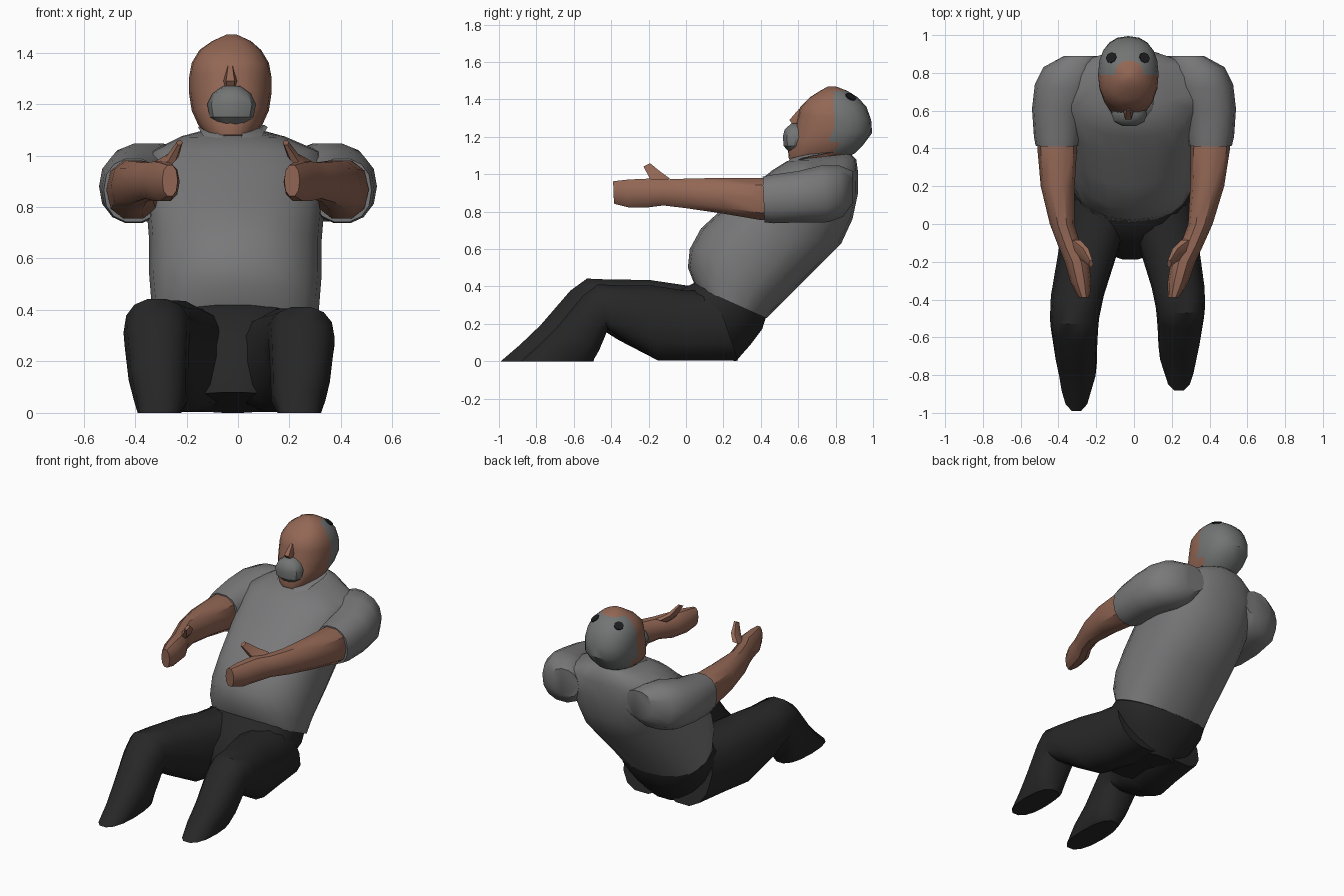
import bpy, bmesh, math
from mathutils import Vector


def mat(name, r, g, b):
    m = bpy.data.materials.new(name)
    m.diffuse_color = (r, g, b, 1)
    return m


SHIRT = mat("shirt grey", 0.19, 0.19, 0.195)
HAIR = mat("hair grey", 0.17, 0.175, 0.175)
SKIN = mat("skin", 0.29, 0.135, 0.09)
TROUSERS = mat("trouser black", 0.02, 0.02, 0.02)
DARK = mat("dark spot", 0.012, 0.012, 0.014)


def finish(name, bm, mats, angle=38):
    bmesh.ops.recalc_face_normals(bm, faces=bm.faces)
    me = bpy.data.meshes.new(name)
    bm.to_mesh(me)
    bm.free()
    ob = bpy.data.objects.new(name, me)
    bpy.context.collection.objects.link(ob)
    for m in mats:
        me.materials.append(m)
    bpy.ops.object.select_all(action='DESELECT')
    ob.select_set(True)
    bpy.context.view_layer.objects.active = ob
    bpy.ops.object.shade_smooth_by_angle(angle=math.radians(angle))
    return ob


def loft(name, sections, mats, n=14, power=2.3, rule=None):
    """Skin rings; each is (x centre, half width, y1, z1, y2, z2), 1 and 2 being opposite points."""
    bm = bmesh.new()
    rings = []
    for x, w, y1, z1, y2, z2 in sections:
        c = Vector((x, (y1 + y2) / 2, (z1 + z2) / 2))
        v = Vector((0, (y1 - y2) / 2, (z1 - z2) / 2))
        ring = []
        for i in range(n):
            t = 2 * math.pi * i / n
            a, b = (math.copysign(abs(k) ** (2 / power), k) for k in (math.cos(t), math.sin(t)))
            ring.append(bm.verts.new(c + Vector((w * a, 0, 0)) + v * b))
        rings.append(ring)
    for r, q in zip(rings, rings[1:]):
        for i in range(n):
            bm.faces.new((r[i], r[(i + 1) % n], q[(i + 1) % n], q[i]))
    bm.faces.new(rings[0])
    bm.faces.new(rings[-1])
    if rule:
        for f in bm.faces:
            f.material_index = rule(f.calc_center_median())
    return finish(name, bm, mats)


# Shirt body: hem, belly, chest, shoulders, neckline
loft("shirt_body", [
    (-.01, .315, .05, .40, .43, .23),
    (-.01, .325, .01, .50, .52, .32),
    (-.01, .335, .02, .60, .67, .47),
    (-.01, .335, .08, .71, .83, .63),
    (-.01, .345, .20, .82, .89, .76),
    (-.01, .36, .35, .93, .92, .90),
    (-.01, .33, .46, 1.02, .92, 1.01),
    (-.02, .20, .54, 1.07, .91, 1.08),
    (-.02, .11, .60, 1.08, .88, 1.11)], [SHIRT], n=20)

# Collar flaps
for s in (-1, 1):
    loft("collar_flap", [
        (-.02 + s * .11, .025, .68, 1.10, .80, 1.12),
        (-.02 + s * .09, .03, .57, 1.06, .66, 1.11),
        (-.02 + s * .05, .02, .51, 1.04, .57, 1.09)], [SHIRT], n=6)

# Seat of the trousers
loft("trouser_seat", [
    (-.02, .31, .04, .42, .43, .235),
    (-.02, .315, -.04, .38, .41, .17),
    (-.02, .28, -.14, .26, .35, .09),
    (-.02, .20, -.19, .08, .27, .0)], [TROUSERS], n=18)

# Legs: (x, half width, top y, top z, bottom y, bottom z), right one closer in and shorter
LEG = [
    (.17, .17, .15, .41, .28, .0),
    (.20, .175, .0, .41, .03, .0),
    (.25, .155, -.20, .44, -.15, .0),
    (.30, .14, -.40, .44, -.36, .11),
    (.315, .13, -.53, .445, -.47, .18),
    (.315, .125, -.62, .38, -.49, .13),
    (.31, .115, -.78, .195, -.52, .06),
    (.30, .105, -.89, .09, -.55, .01),
    (.305, .085, -.995, .0, -.55, .0)]
for side, s, kx, ky, kz in (("left", -1, 1, 1, 1), ("right", 1, .78, .89, .93)):
    loft(side + "_leg", [
        (s * x * kx, w, y1 * (ky if y1 < 0 else 1), z1 * kz, y2 * (ky if y2 < -.3 else 1), z2 * kz)
        for x, w, y1, z1, y2, z2 in LEG], [TROUSERS], n=14, power=2.4)

# Arms: (x, half width, y top, z top, y bottom, z bottom), hands drift inward by "lean"
SLEEVE = [
    (.27, .10, .89, 1.02, .89, .84),
    (.33, .15, .82, 1.05, .84, .77),
    (.36, .165, .72, 1.05, .76, .74),
    (.40, .14, .60, 1.02, .62, .74),
    (.405, .125, .46, 1.0, .47, .735),
    (.405, .115, .41, .99, .42, .74)]
FOREARM = [
    (.405, .10, .50, .975, .50, .76),
    (.405, .105, .40, .985, .40, .75),
    (.395, .09, .20, .985, .20, .785),
    (.365, .065, .0, .98, .0, .815),
    (.32, .06, -.12, .975, -.12, .83),
    (.28, .065, -.20, .98, -.20, .82),
    (.255, .055, -.31, .975, -.31, .82),
    (.235, .03, -.39, .965, -.385, .84)]
THUMB = [
    (.285, .035, -.08, .98, -.18, .93),
    (.235, .025, -.125, 1.01, -.20, .98),
    (.205, .012, -.19, 1.06, -.23, 1.04)]
for side, s, lean in (("left", -1, .035), ("right", 1, -.03)):
    for part, rows, m, n in (("sleeve", SLEEVE, SHIRT, 14), ("forearm_and_hand", FOREARM, SKIN, 10),
                             ("thumb", THUMB, SKIN, 6)):
        loft(side + "_" + part, [
            (s * (r[0] + lean * max(0, .45 - r[2])), *r[1:]) for r in rows], [m], n=n)

# Neck
loft("neck", [
    (-.025, .10, .62, 1.03, .87, 1.04),
    (-.025, .105, .61, 1.14, .89, 1.15)], [SKIN, SHIRT], rule=lambda c: int(c.y > .8))

# Head: bald front, hair behind a line that peaks on the crown
def hair_rule(c):
    edge = .87 - .9 * abs(c.x + .03) if c.z > 1.39 else .79
    return int(c.y > edge)


head = loft("head", [
    (-.03, .09, .55, 1.08, .82, 1.07),
    (-.03, .125, .545, 1.13, .90, 1.11),
    (-.03, .15, .57, 1.19, .95, 1.16),
    (-.03, .16, .585, 1.26, .995, 1.22),
    (-.03, .16, .60, 1.32, .99, 1.29),
    (-.03, .15, .61, 1.36, .965, 1.36),
    (-.03, .12, .66, 1.41, .92, 1.41),
    (-.025, .075, .715, 1.445, .865, 1.445),
    (-.025, .02, .76, 1.47, .80, 1.47)], [SKIN, HAIR], n=20, rule=hair_rule)

# Nose
loft("nose", [
    (-.03, .015, .60, 1.35, .68, 1.35),
    (-.03, .03, .545, 1.29, .68, 1.29),
    (-.03, .025, .575, 1.25, .68, 1.25)], [SKIN], n=6)

# Beard around the mouth
loft("beard", [
    (-.025, .05, .55, 1.12, .62, 1.12),
    (-.025, .085, .52, 1.15, .64, 1.15),
    (-.025, .095, .515, 1.20, .65, 1.20),
    (-.025, .075, .525, 1.24, .64, 1.24),
    (-.025, .035, .56, 1.27, .64, 1.27)], [HAIR], n=10)

# Two dark spots on the hair
for x in (-.12, .055):
    hit, loc, normal, _ = head.ray_cast(Vector((x, .88, 2)), Vector((0, 0, -1)))
    if hit:
        bm = bmesh.new()
        bmesh.ops.create_cone(bm, cap_ends=True, segments=8, radius1=.03, radius2=.03, depth=.008)
        spot = finish("dark_spot", bm, [DARK])
        spot.location = loc
        spot.rotation_euler = normal.to_track_quat('Z', 'Y').to_euler()
